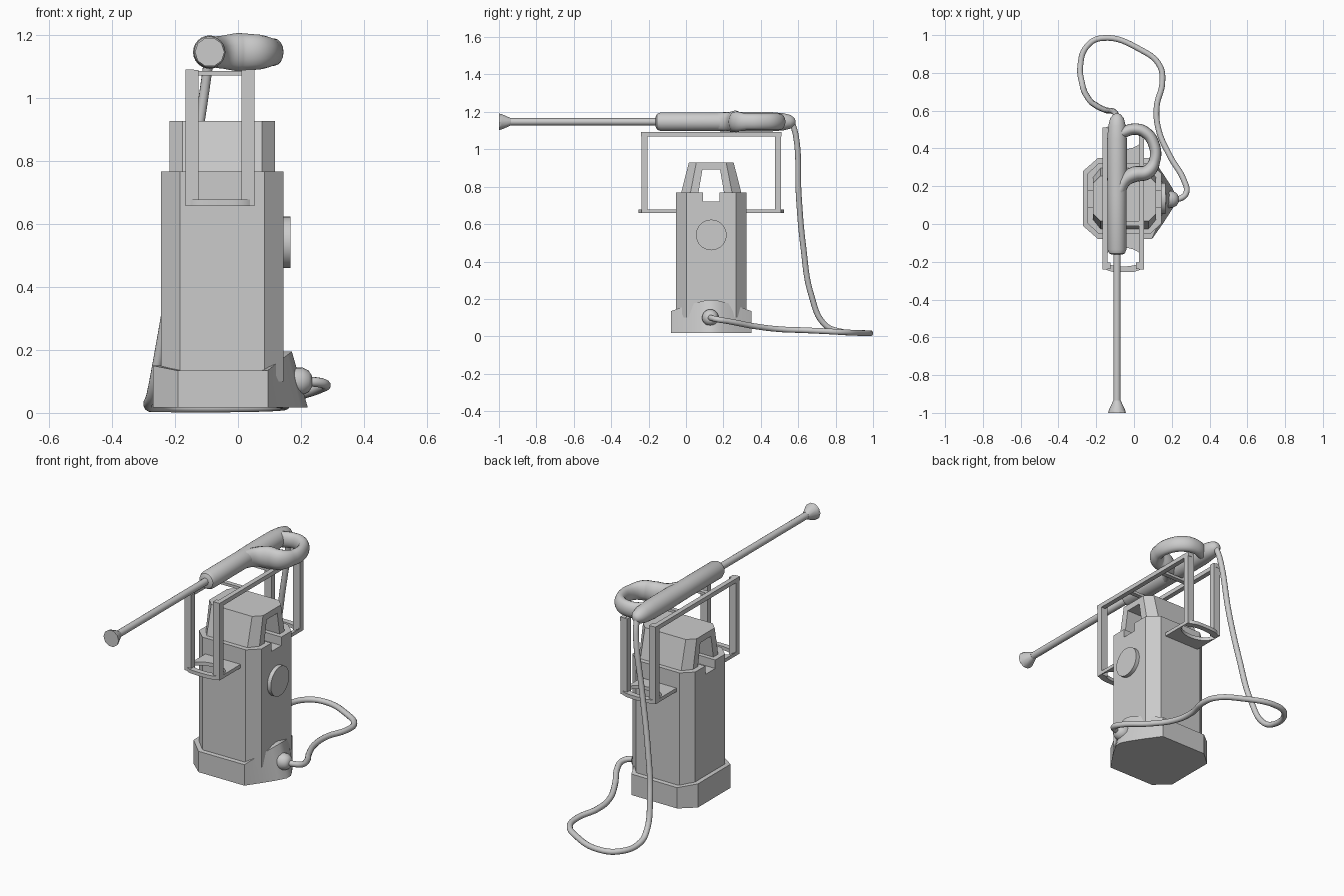
import bpy, bmesh
from math import cos, sin, pi
from mathutils import Vector, Matrix

if "Cube" in bpy.data.objects:
    bpy.data.objects.remove(bpy.data.objects["Cube"])

grey = bpy.data.materials.new("plain_grey")
grey.use_nodes = True
COLOUR = (0.6, 0.6, 0.6, 1)
grey.diffuse_color = COLOUR
grey.node_tree.nodes["Principled BSDF"].inputs["Base Color"].default_value = COLOUR

CX, CY = -0.05, 0.135      # vertical axis of the pump body
GUN_X, GUN_Z = -0.09, 1.147


def add(name, mesh):
    ob = bpy.data.objects.new(name, mesh)
    bpy.context.collection.objects.link(ob)
    mesh.materials.clear()
    mesh.materials.append(grey)
    return ob


def loft(name, rings):
    """Skin a stack of equal-length rings and cap both ends."""
    bm = bmesh.new()
    loops = [[bm.verts.new(p) for p in ring] for ring in rings]
    n = len(loops[0])
    for a, b in zip(loops, loops[1:]):
        for i in range(n):
            j = (i + 1) % n
            bm.faces.new((a[i], a[j], b[j], b[i]))
    bm.faces.new(loops[0][::-1])
    bm.faces.new(loops[-1])
    bmesh.ops.recalc_face_normals(bm, faces=bm.faces)
    mesh = bpy.data.meshes.new(name)
    bm.to_mesh(mesh)
    bm.free()
    return add(name, mesh)


def octagon(hx, hy, cx, cy, z):
    """Chamfered rectangle around the body axis."""
    pts = [(hx, cy - hy), (hx, hy - cy), (hx - cx, hy), (cx - hx, hy),
           (-hx, hy - cy), (-hx, cy - hy), (cx - hx, -hy), (hx - cx, -hy)]
    return [(CX + x, CY + y, z) for x, y in pts]


def box(name, x, y, z):
    ring = [(x[0], y[0]), (x[1], y[0]), (x[1], y[1]), (x[0], y[1])]
    return loft(name, [[(*p, h) for p in ring] for h in z])


def baked(ob):
    deps = bpy.context.evaluated_depsgraph_get()
    return bpy.data.meshes.new_from_object(ob.evaluated_get(deps))


def cut(ob, cutter):
    mod = ob.modifiers.new("cut", 'BOOLEAN')
    mod.operation, mod.object, mod.solver = 'DIFFERENCE', cutter, 'EXACT'
    mesh = baked(ob)
    ob.modifiers.clear()
    ob.data = mesh
    bpy.data.objects.remove(cutter)


def tube(name, points, radii, closed_z=1.0, sides=4):
    """Round tube along a smooth path; closed_z stretches it about the gun axis."""
    cu = bpy.data.curves.new(name, 'CURVE')
    cu.dimensions, cu.bevel_depth, cu.bevel_resolution = '3D', 1.0, sides
    cu.use_fill_caps, cu.resolution_u = True, 8
    sp = cu.splines.new('BEZIER')
    sp.bezier_points.add(len(points) - 1)
    for bp, p, r in zip(sp.bezier_points, points, radii):
        bp.co, bp.radius = p, r
    for bp in sp.bezier_points:
        bp.handle_left_type = bp.handle_right_type = 'AUTO'
    tmp = bpy.data.objects.new(name + "_path", cu)
    bpy.context.collection.objects.link(tmp)
    mesh = baked(tmp)
    bpy.data.objects.remove(tmp)
    for v in mesh.vertices:
        v.co.z = GUN_Z + (v.co.z - GUN_Z) * closed_z
    return add(name, mesh)


def lathe_y(name, profile, x, z, n=16):
    return loft(name, [[(x + r * cos(2 * pi * i / n), y, z + r * sin(2 * pi * i / n))
                        for i in range(n)] for y, r in profile])


def lathe_x(name, profile, y, z, n=32):
    return loft(name, [[(x, y + r * cos(2 * pi * i / n), z + r * sin(2 * pi * i / n))
                        for i in range(n)] for x, r in profile])


# Base skirt with a rounded beak on the left side
half = [(-0.27, 0.145, 0.15), (-0.19, 0.215, 0.134), (0.095, 0.215, 0.135),
        (0.155, 0.13, 0.165), (0.2, 0.06, 0.185), (0.222, 0.018, 0.195)]
outline = [(x, CY - d, h) for x, d, h in half] + [(x, CY + d, h) for x, d, h in half[::-1]]


def lean(x):
    return x - 0.4 * max(0, x - 0.095)


loft("base_skirt", [
    [(x, y, 0.017) for x, y, h in outline],
    [(lean(x), y, h) for x, y, h in outline],
    [(CX + (lean(x) - CX) * 0.8, CY + (y - CY) * 0.8, h) for x, y, h in outline]])

# Body column with a slot across its top
body = loft("body", [octagon(0.195, 0.188, 0.06, 0.055, z) for z in (0.1, 0.768)])
cut(body, box("slot", (-0.5, 0.5), (0.09, 0.178), (0.72, 0.9)))

# Tapered cap with a window from side to side
cap = loft("cap", [octagon(0.167, 0.163, 0.04, 0.05, 0.76),
                   octagon(0.167, 0.12, 0.04, 0.04, 0.928)])
window = [(0.055, 0.7), (0.215, 0.7), (0.182, 0.893), (0.088, 0.893)]
cut(cap, loft("window", [[(x, y, z) for y, z in window] for x in (-0.5, 0.5)]))

# Side dial and cable socket
lathe_x("side_dial", [(0.13, 0.082), (0.167, 0.082)], CY, 0.542)
lathe_x("cable_socket", [(0.17, 0.045), (0.205, 0.044), (0.225, 0.034), (0.235, 0.018)],
        0.13, 0.1, 20)

# Carrying frame: the front half is repeated at the back
MID = -0.057
for label, flip in (("front", 1), ("back", -1)):
    def fy(a, b):
        return sorted((CY + flip * (a - CY), CY + flip * (b - CY)))

    # Shelf: two cheeks joined by an arch inside and a bowed strap outside
    steps = [i / 12 for i in range(13)]
    for part, inner, outer in (
            ("shelf", lambda t: -0.05, lambda t: -0.2 + 0.075 * (1 - t ** 2) ** 0.5),
            ("strap", lambda t: -0.2 - 0.025 * (1 - t ** 2), lambda t: -0.225 - 0.03 * (1 - t ** 4))):
        xs = [2 * s - 1 for s in steps]
        ring = [(MID + 0.11 * t, inner(t)) for t in xs] + \
               [(MID + 0.11 * t, outer(t)) for t in xs[::-1]]
        ring = [(x, CY + flip * (y - CY)) for x, y in ring]
        loft(f"{label}_{part}", [[(*p, z) for p in ring] for z in (0.658, 0.678)])
    for side, s in (("left", 1), ("right", -1)):
        xs = sorted((MID + s * 0.068, MID + s * 0.11))
        box(f"{label}_{side}_post", xs, fy(-0.238, -0.205), (0.658, 1.09))
    box(f"{label}_cross_bar", (MID - 0.09, MID + 0.09), fy(-0.01, 0.015), (1.072, 1.087))
for side, s in (("left", 1), ("right", -1)):
    xs = sorted((MID + s * 0.083, MID + s * 0.11))
    box(f"{side}_top_rail", xs, (-0.24, 0.51), (1.068, 1.092))

# Spray gun: grip, looped handle, wand and nozzle
lathe_y("gun_grip", [(-0.162, 0.028), (-0.155, 0.042), (-0.135, 0.05), (0.15, 0.05),
                     (0.3, 0.053), (0.45, 0.052), (0.52, 0.046), (0.56, 0.036),
                     (0.58, 0.02), (0.585, 0.008)], GUN_X, GUN_Z, 24)
loop = [(-0.085, 0.16, 0.033), (-0.05, 0.23, 0.036), (0.0, 0.262, 0.042),
        (0.07, 0.275, 0.038), (0.108, 0.33, 0.03), (0.106, 0.42, 0.03),
        (0.06, 0.485, 0.031), (0.0, 0.502, 0.03), (-0.07, 0.48, 0.03)]
tube("gun_handle_loop", [(x, y, GUN_Z) for x, y, r in loop],
     [r for x, y, r in loop], 1.45, 6)
lathe_y("wand", [(-0.94, 0.019), (-0.14, 0.019)], GUN_X, GUN_Z)
lathe_y("nozzle", [(-1.0, 0.047), (-0.985, 0.043), (-0.935, 0.02)], GUN_X, GUN_Z, 10)

# Cable from the gun down to the floor and round to the socket
cable = [(-0.09, 0.565, 1.15), (-0.1, 0.588, 1.07), (-0.15, 0.603, 0.75),
         (-0.2, 0.627, 0.48), (-0.245, 0.67, 0.22), (-0.275, 0.745, 0.06),
         (-0.285, 0.83, 0.025), (-0.25, 0.94, 0.018), (-0.17, 0.984, 0.017),
         (0.04, 0.92, 0.018), (0.135, 0.84, 0.022), (0.15, 0.75, 0.027),
         (0.12, 0.62, 0.033), (0.13, 0.5, 0.038), (0.19, 0.36, 0.055),
         (0.265, 0.23, 0.08), (0.278, 0.17, 0.09), (0.255, 0.14, 0.097),
         (0.2, 0.13, 0.1)]
tube("cable", cable, [0.0155] * len(cable))

# Smooth the round parts, keep hard edges
for ob in bpy.context.collection.objects:
    ob.select_set(ob.type == 'MESH' and ob.data.materials[:] == [grey])
    if ob.select_get():
        bpy.context.view_layer.objects.active = ob
bpy.ops.object.shade_smooth_by_angle(angle=0.6)
